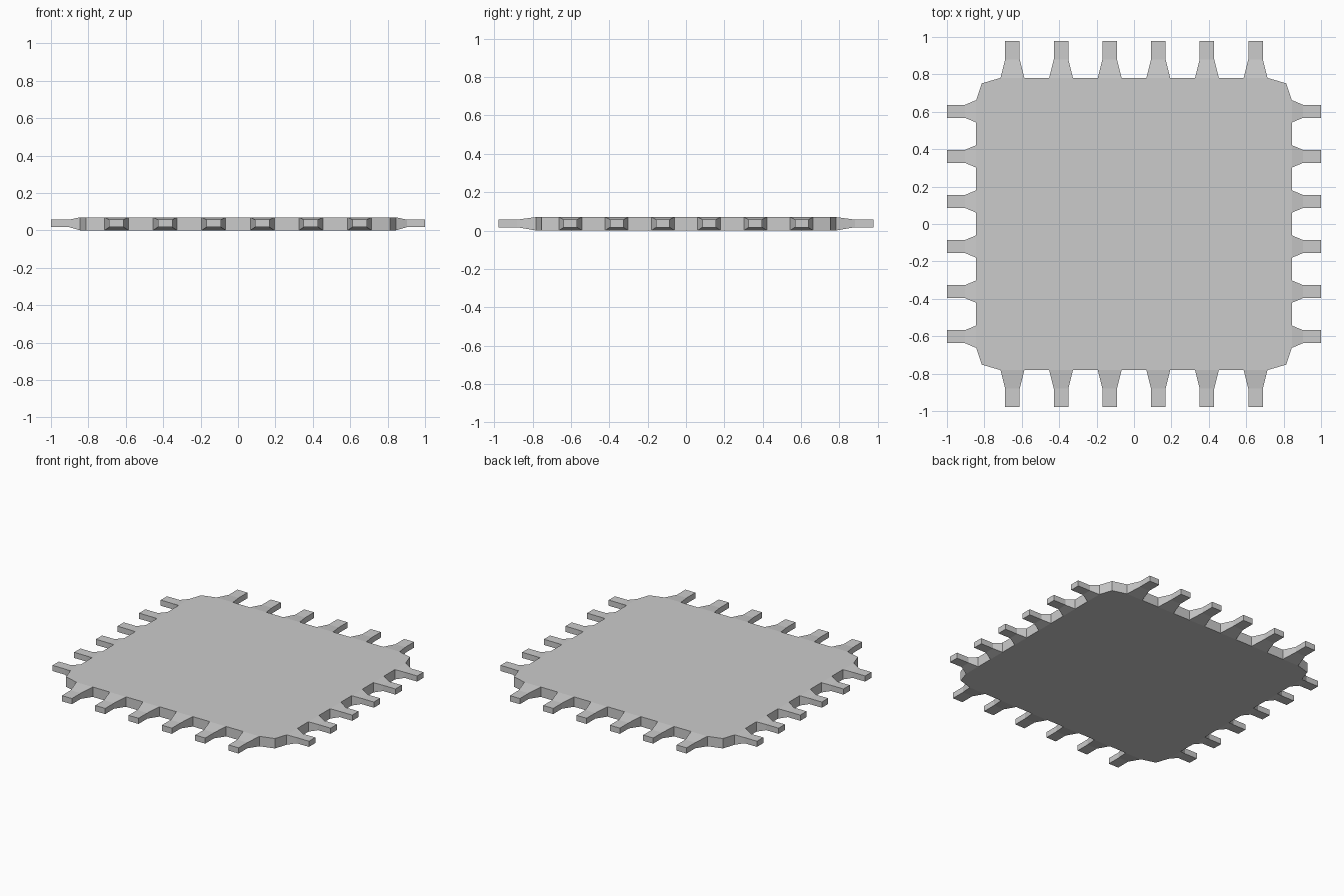
import bpy, bmesh
from mathutils import Vector

if "Cube" in bpy.data.objects:
    bpy.data.objects.remove(bpy.data.objects["Cube"])

H = 0.07                      # plate thickness
BX, BY = 0.844, 0.781         # body edge planes
TIP_Z = (0.017, 0.057)        # tooth tip bottom / top


def positions(step):
    return [(i - 2.5) * step for i in range(6)]


XC, YC = positions(0.26), positions(0.241)


def edge_points(centres, half):
    return [c + s * half for c in centres for s in (-1, 1)]


# Plate outline, counter-clockwise, with tooth roots and bevelled corners
xs, ys = edge_points(XC, 0.064), edge_points(YC, 0.060)
CX, CY = 0.814, 0.752
outline = [(x, -BY) for x in xs] + [(CX, -CY)]
outline += [(BX, y) for y in ys] + [(CX, CY)]
outline += [(-x, BY) for x in xs] + [(-CX, CY)]
outline += [(-BX, -y) for y in ys] + [(-CX, -CY)]

bm = bmesh.new()
low = [bm.verts.new((x, y, 0)) for x, y in outline]
top = [bm.verts.new((x, y, H)) for x, y in outline]
bm.faces.new(low[::-1])
bm.faces.new(top)
n = len(outline)
walls = {}
for i in range(n):
    j = (i + 1) % n
    walls[i] = bm.faces.new((low[i], low[j], top[j], top[i]))


def tooth(face, out, half, neck, tip):
    """Extrude a wall face into a tapered root and a straight tip."""
    along = Vector((-out.y, out.x, 0))
    centre = face.calc_center_median().dot(along)
    for reach in (neck, tip):
        face = bmesh.ops.extrude_discrete_faces(bm, faces=[face])["faces"][0]
        for v in face.verts:
            side = half if v.co.dot(along) > centre else -half
            z = TIP_Z[1] if v.co.z > H / 2 else TIP_Z[0]
            v.co = out * reach + along * (centre + side) + Vector((0, 0, z))


# Six teeth on each side
for s, out in enumerate(((0, -1, 0), (1, 0, 0), (0, 1, 0), (-1, 0, 0))):
    dims = (0.035, 0.903, 1.0) if s % 2 else (0.039, 0.88, 0.978)
    for k in range(6):
        tooth(walls[s * 13 + 2 * k], Vector(out), *dims)

mesh = bpy.data.meshes.new("toothed_plate")
bmesh.ops.recalc_face_normals(bm, faces=bm.faces)
bm.to_mesh(mesh)
bm.free()
bpy.context.collection.objects.link(bpy.data.objects.new("toothed_plate", mesh))
